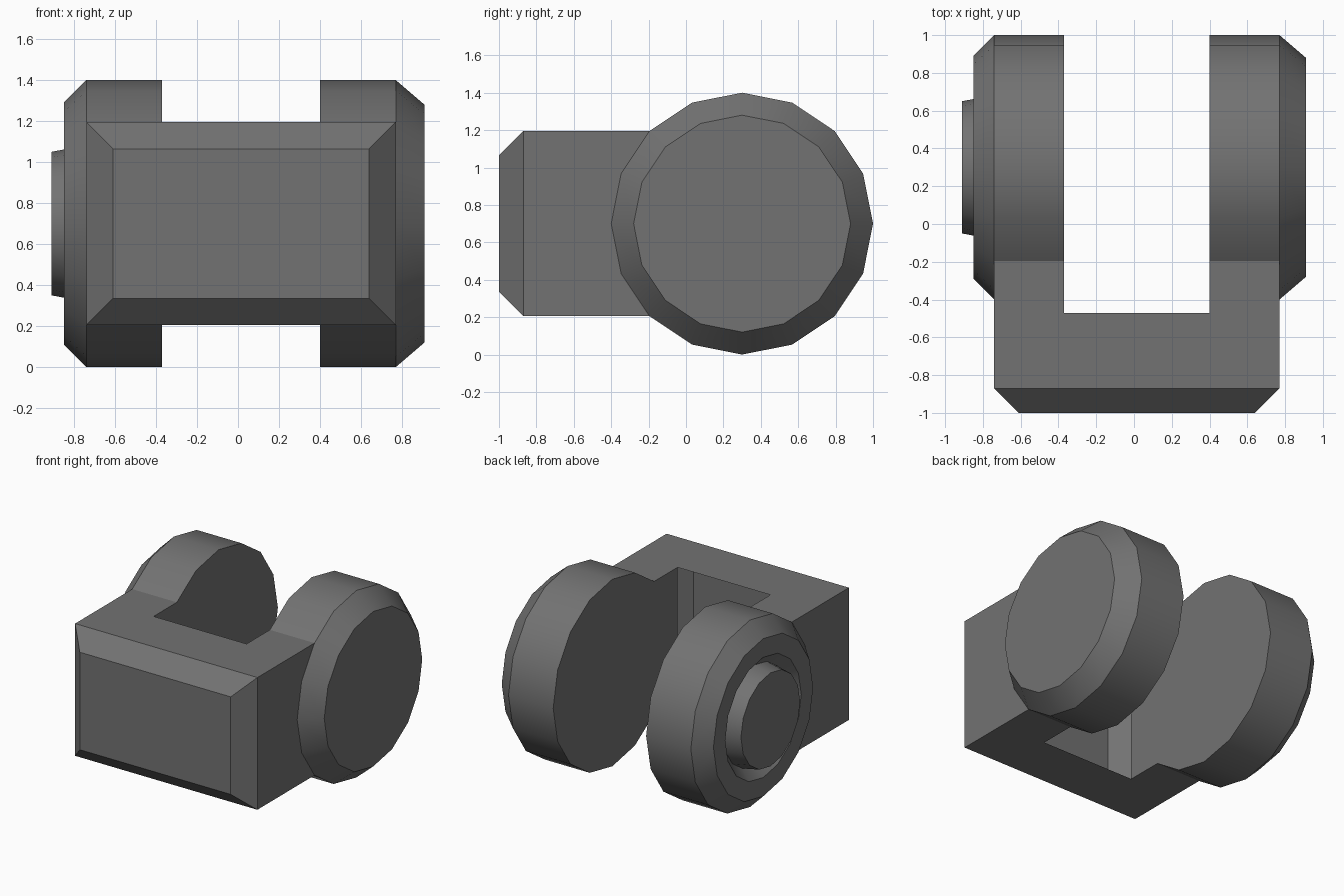
import bpy, bmesh, math

if "Cube" in bpy.data.objects:
    bpy.data.objects.remove(bpy.data.objects["Cube"])

SIDES = 16
CY, CZ, R = 0.3, 0.7, 0.7          # disc axis and radius
H = R * math.sin(math.pi / 4)      # half height of the block
ZB, ZT = CZ - H, CZ + H
Y_NECK, Y_SLOT, Y_BEVEL, Y_FRONT = CY - H, -0.47, -0.87, -1.0
B = 0.13                           # front bevel inset
XL, XR, SL, SR = -0.74, 0.77, -0.37, 0.40

bm = bmesh.new()


def face(points):
    return bm.faces.new([bm.verts.new(p) for p in points])


def ring(x, r):
    return [(x, CY + r * math.cos(2 * math.pi * i / SIDES),
             CZ + r * math.sin(2 * math.pi * i / SIDES)) for i in range(SIDES)]


def bridge(a, b, skip=()):
    for i in range(SIDES):
        if i not in skip:
            j = (i + 1) % SIDES
            face([a[i], a[j], b[j], b[i]])


def arm(x_in, x_out, steps):
    inner, outer = ring(x_in, R), ring(x_out, R)
    # inner cheek with neck, running to the mouth of the slot
    face(inner[10:] + inner[:7] + [(x_in, Y_SLOT, ZT), (x_in, Y_SLOT, ZB)])
    # disc rim, left open where the neck joins
    bridge(inner, outer, skip=range(6, 10))
    # outer side of the block up to the disc edge
    face(outer[6:11] + [(x_out, Y_BEVEL, ZB), (x_out, Y_BEVEL, ZT)])
    # turned outer end of the disc
    last = outer
    for x, r in steps:
        nxt = ring(x, r)
        bridge(last, nxt)
        last = nxt
    face(last)


arm(SR, XR, [(0.91, 0.58)])
# left disc has a round groove with a protruding pin
arm(SL, XL, [(-0.85, 0.59), (-0.85, 0.45), (-0.78, 0.375), (-0.91, 0.35)])

# U-shaped top and bottom plates; the slot opens into the hollow block
for z in (ZB, ZT):
    face([(x, y, z) for x, y in (
        (XL, Y_BEVEL), (XR, Y_BEVEL), (XR, Y_NECK), (SR, Y_NECK),
        (SR, Y_SLOT), (SL, Y_SLOT), (SL, Y_NECK), (XL, Y_NECK))])

# bevelled front panel
back = [(XL, Y_BEVEL, ZB), (XR, Y_BEVEL, ZB), (XR, Y_BEVEL, ZT), (XL, Y_BEVEL, ZT)]
front = [(XL + B, Y_FRONT, ZB + B), (XR - B, Y_FRONT, ZB + B),
         (XR - B, Y_FRONT, ZT - B), (XL + B, Y_FRONT, ZT - B)]
face(front)
for i in range(4):
    j = (i + 1) % 4
    face([back[i], back[j], front[j], front[i]])

bmesh.ops.remove_doubles(bm, verts=bm.verts, dist=0.0005)
bmesh.ops.recalc_face_normals(bm, faces=bm.faces)
mesh = bpy.data.meshes.new("hinge_fork")
bm.to_mesh(mesh)
bm.free()

# dark grey colour
dark = bpy.data.materials.new("dark_grey")
dark.diffuse_color = (0.17, 0.17, 0.17, 1)
dark.use_nodes = True
dark.node_tree.nodes["Principled BSDF"].inputs["Base Color"].default_value = dark.diffuse_color
mesh.materials.append(dark)

# smooth rims with sharp edges kept
fork = bpy.data.objects.new("hinge_fork", mesh)
bpy.context.collection.objects.link(fork)
bpy.context.view_layer.objects.active = fork
fork.select_set(True)
bpy.ops.object.shade_smooth_by_angle(angle=math.radians(30))
